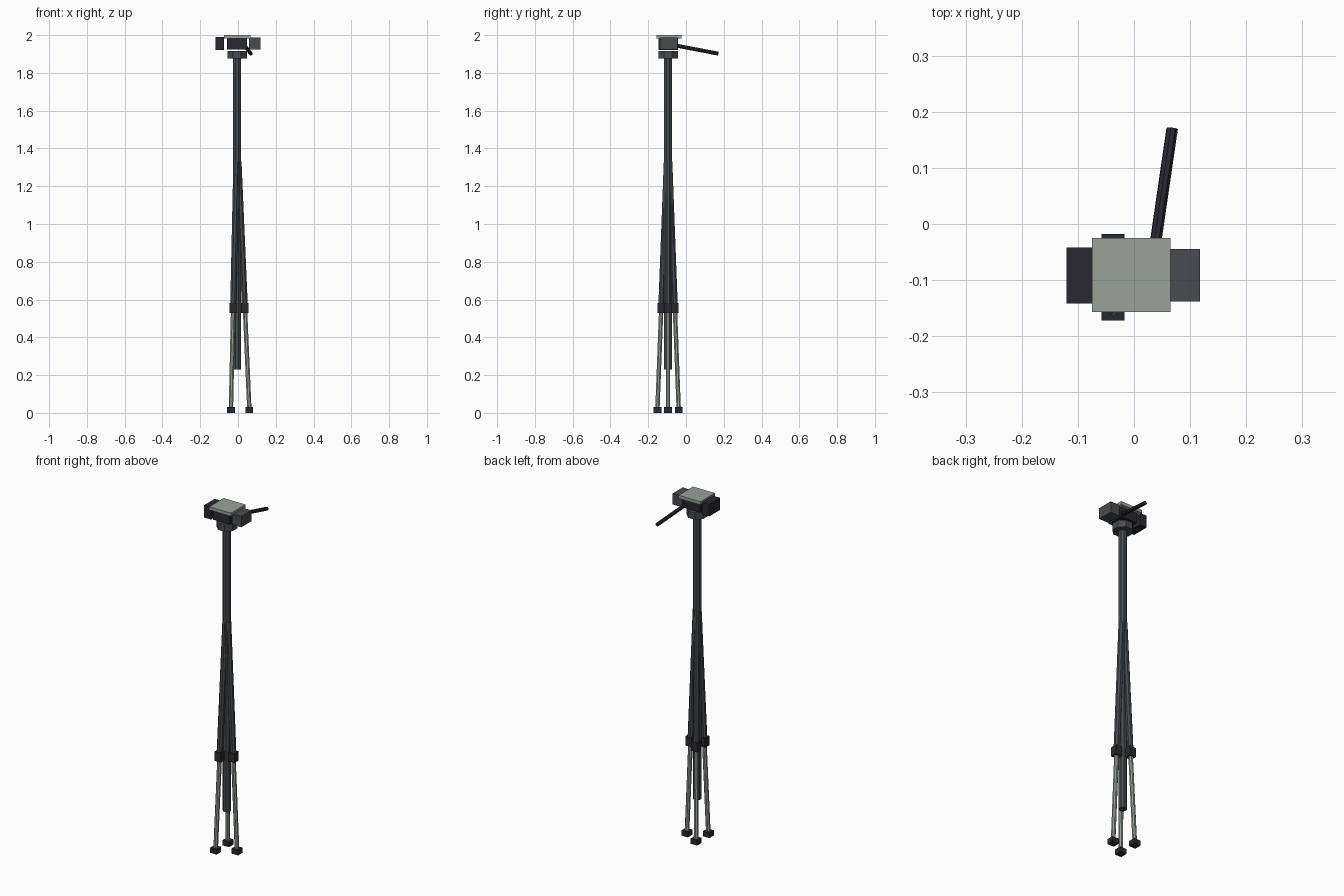
import bpy, math
from mathutils import Vector

if "Cube" in bpy.data.objects:
    bpy.data.objects.remove(bpy.data.objects["Cube"])


def material(name, rgb):
    m = bpy.data.materials.new(name)
    m.diffuse_color = (*rgb, 1)
    m.use_nodes = True
    m.node_tree.nodes["Principled BSDF"].inputs["Base Color"].default_value = m.diffuse_color
    return m


BLACK = material("black plastic", (0.022, 0.022, 0.030))
DARK = material("dark grey metal", (0.065, 0.072, 0.080))
LIGHT = material("light grey metal", (0.32, 0.36, 0.32))
CX, CY = -0.005, -0.095  # column axis


def finish(ob, name, mat):
    ob.name = name
    ob.data.materials.append(mat)
    return ob


def box(name, lo, hi, mat):
    lo, hi = Vector(lo), Vector(hi)
    bpy.ops.mesh.primitive_cube_add(size=1, location=(lo + hi) / 2)
    ob = bpy.context.object
    ob.scale = hi - lo
    return finish(ob, name, mat)


def rod(name, a, b, r, mat, sides=8):
    a, b = Vector(a), Vector(b)
    d = b - a
    bpy.ops.mesh.primitive_cylinder_add(vertices=sides, radius=r, depth=d.length, location=(a + b) / 2)
    ob = bpy.context.object
    # turn flats to face the axes, then aim along the rod
    for v in ob.data.vertices:
        c, s = math.cos(math.pi / sides), math.sin(math.pi / sides)
        x, y = v.co.x, v.co.y
        v.co.x, v.co.y = c * x - s * y, s * x + c * y
    if d.xy.length > 1e-6:
        ob.rotation_mode = 'QUATERNION'
        ob.rotation_quaternion = Vector((0, 0, 1)).rotation_difference(d)
    return finish(ob, name, mat)


# centre column and head base
rod("centre_column", (CX, CY, 0.23), (CX, CY, 1.88), 0.0225, DARK)
rod("head_base", (CX, CY, 1.875), (CX, CY, 1.915), 0.056, DARK)

# three folded legs
for i in range(3):
    ang = i * 2 * math.pi / 3
    dx, dy = math.cos(ang), math.sin(ang)

    def on_leg(z):
        r = 0.008 + (1.33 - z) * 0.0435
        return Vector((CX + dx * r, CY + dy * r, z))

    rod(f"upper_leg_{i}", on_leg(0.56), on_leg(1.33), 0.017, DARK)
    rod(f"lower_leg_{i}", on_leg(0.02), on_leg(0.56), 0.0125, LIGHT)
    for part, z0, z1, h in (("leg_clamp", 0.53, 0.583, 0.02), ("foot", 0.0, 0.03, 0.0205)):
        c = on_leg((z0 + z1) / 2)
        box(f"{part}_{i}", (c.x - h, c.y - h, z0), (c.x + h, c.y + h, z1), BLACK)

# tilting head
box("head_body", (-0.058, -0.145, 1.925), (0.048, -0.045, 1.982), BLACK)
box("left_block", (-0.12, -0.142, 1.92), (-0.075, -0.042, 1.99), BLACK)
box("right_block", (0.058, -0.138, 1.925), (0.118, -0.045, 1.988), DARK)
box("camera_plate", (-0.075, -0.157, 1.981), (0.065, -0.025, 2.0), LIGHT)
rod("pan_handle", (0.033, -0.07, 1.948), (0.068, 0.17, 1.902), 0.0105, BLACK)
